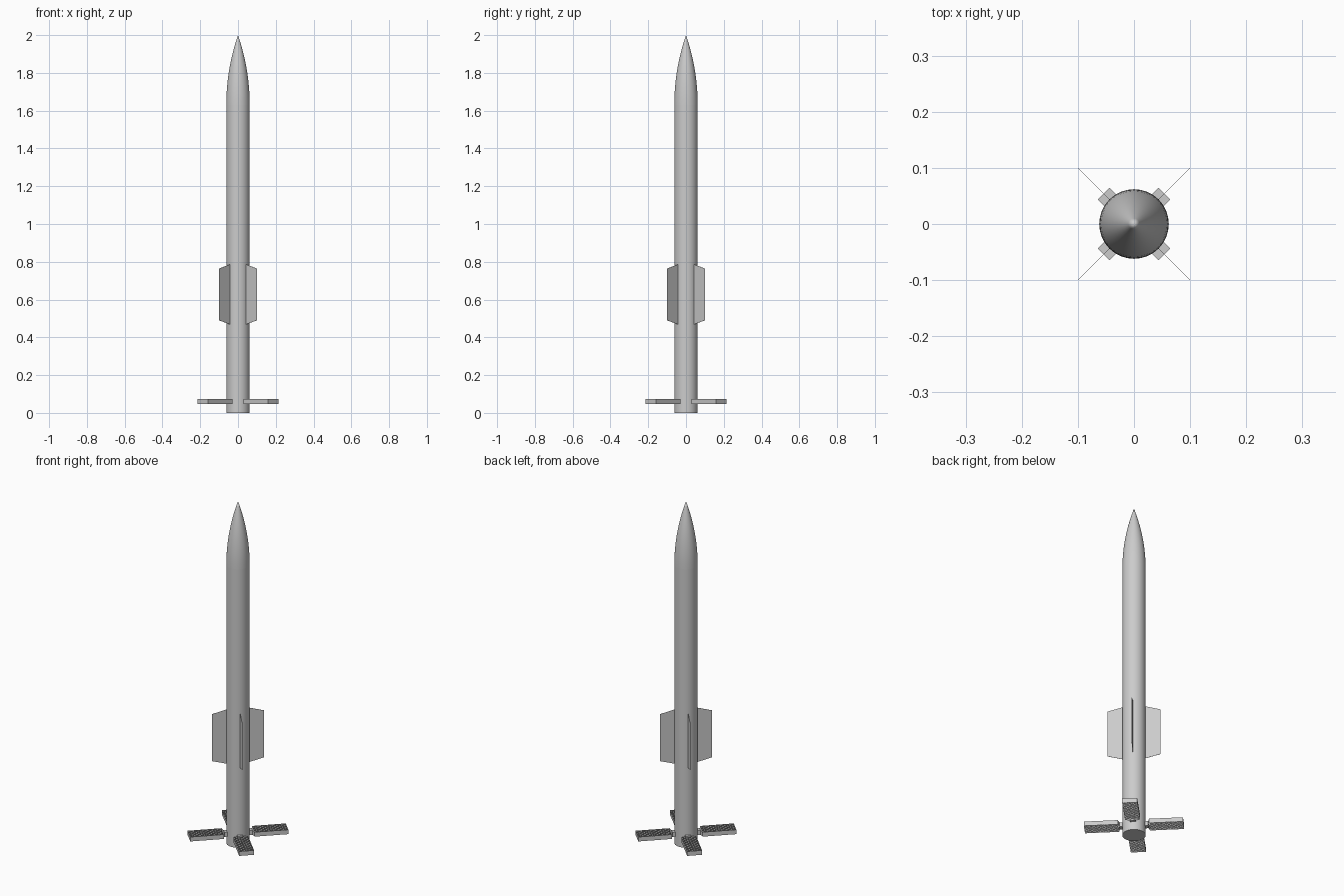
import bpy, bmesh
from math import pi, sin, cos, sqrt
from mathutils import Matrix

if "Cube" in bpy.data.objects:
    bpy.data.objects.remove(bpy.data.objects["Cube"])

R, NOSE_Z, TOP, SIDES = 0.062, 1.63, 2.0, 32


def add_object(name, bm):
    bmesh.ops.recalc_face_normals(bm, faces=bm.faces[:])
    mesh = bpy.data.meshes.new(name)
    bm.to_mesh(mesh)
    bm.free()
    obj = bpy.data.objects.new(name, mesh)
    bpy.context.collection.objects.link(obj)
    return obj


def turned(name, profile):
    """Revolve (radius, z) points around z; zero radius closes to a point."""
    bm = bmesh.new()
    verts = [bm.verts.new((r, 0, z)) for r, z in profile]
    edges = [bm.edges.new(p) for p in zip(verts, verts[1:])]
    bmesh.ops.spin(bm, geom=verts + edges, cent=(0, 0, 0), axis=(0, 0, 1),
                   angle=2 * pi, steps=SIDES, use_duplicate=False)
    bmesh.ops.remove_doubles(bm, verts=bm.verts[:], dist=1e-5)
    obj = add_object(name, bm)
    bpy.ops.object.select_all(action='DESELECT')
    obj.select_set(True)
    bpy.context.view_layer.objects.active = obj
    bpy.ops.object.shade_smooth_by_angle(angle=pi / 6)
    return obj


# Body tube and tangent-ogive nose
turned("body_tube", [(0, 0), (R, 0), (R, NOSE_Z)])
length = TOP - NOSE_Z
rho = (R * R + length * length) / (2 * R)
nose = [(max(0, sqrt(rho * rho - (length * i / 12) ** 2) + R - rho),
         NOSE_Z + length * i / 12) for i in range(12)] + [(0, TOP)]
turned("nose_cone", nose)


def prism(bm, outline, depth):
    face = bm.faces.new([bm.verts.new(p) for p in outline])
    ext = bmesh.ops.extrude_face_region(bm, geom=[face])
    bmesh.ops.translate(bm, vec=depth,
                        verts=[v for v in ext["geom"] if isinstance(v, bmesh.types.BMVert)])


def make_fin():
    t = 0.0006
    bm = bmesh.new()
    prism(bm, [(0.055, -t, 0.467), (0.141, -t, 0.49), (0.141, -t, 0.764), (0.055, -t, 0.788)],
          (0, 2 * t, 0))
    return bm


Z0, Z1 = 0.048, 0.074            # grid fin lower and upper edges
U0, U1, HW = 0.083, 0.264, 0.04  # grid fin inner end, outer end, half width


def make_mount():
    bm = bmesh.new()
    prism(bm, [(0.05, -0.0148, Z0), (0.0765, -0.0148, Z0),
               (0.0765, 0.0148, Z0), (0.05, 0.0148, Z0)], (0, 0, Z1 - Z0))
    return bm


def make_grid():
    bm = bmesh.new()

    def wall(p, q):
        bm.faces.new([bm.verts.new((*a, z)) for a, z in ((p, Z0), (q, Z0), (q, Z1), (p, Z1))])

    # Outer frame, tapering to the mount
    frame = [(0.0765, -0.0148), (U0, -HW), (U1, -HW), (U1, HW), (U0, HW), (0.0765, 0.0148)]
    for p, q in zip(frame, frame[1:] + frame[:1]):
        wall(p, q)
    # Diagonal lattice
    nu, nv = 7, 3
    for k in range(1 - nv, nu):
        b0, b1 = max(0, -k), min(nv, nu - k)
        for s in (1, -1):
            wall(*[(U0 + (U1 - U0) * (k + b) / nu, s * HW * (2 * b / nv - 1)) for b in (b0, b1)])
    return bm


# Four of each on the diagonals
for i in range(4):
    rot = Matrix.Rotation(pi / 4 + i * pi / 2, 4, 'Z')
    for name, make in (("wing_fin", make_fin), ("grid_fin_mount", make_mount),
                       ("grid_fin", make_grid)):
        bm = make()
        bm.transform(rot)
        add_object(f"{name}_{i + 1}", bm)
